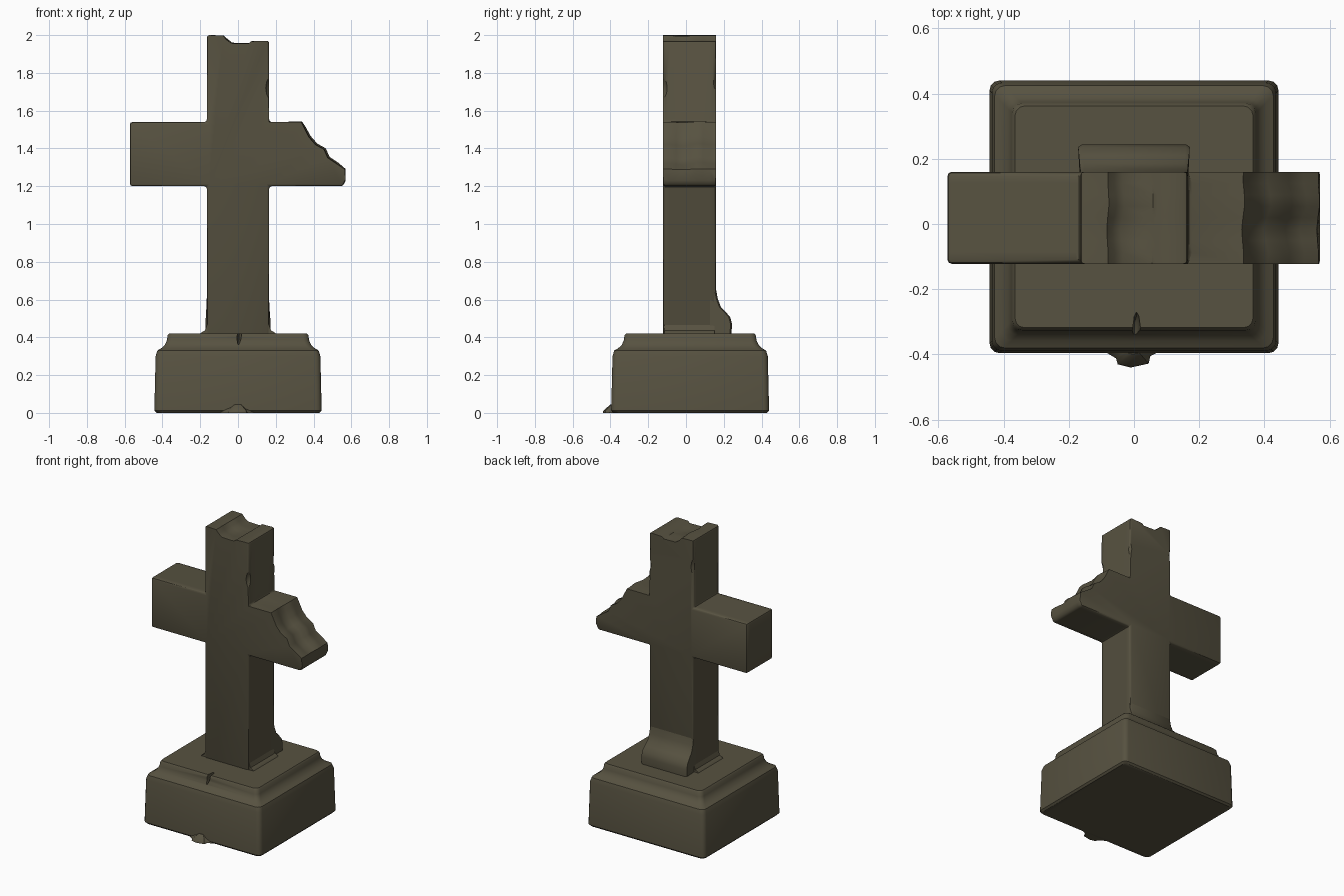
import bpy, bmesh, math
from mathutils import Vector

cube = bpy.data.objects.get("Cube")
if cube:
    bpy.data.objects.remove(cube)

# Weathered stone
STONE = (0.095, 0.084, 0.052, 1)
stone = bpy.data.materials.new("mossy_stone")
stone.use_nodes = True
stone.diffuse_color = STONE
bsdf = stone.node_tree.nodes["Principled BSDF"]
bsdf.inputs["Base Color"].default_value = STONE
bsdf.inputs["Roughness"].default_value = 0.9


def finish(name, bm):
    bmesh.ops.recalc_face_normals(bm, faces=bm.faces)
    mesh = bpy.data.meshes.new(name)
    bm.to_mesh(mesh)
    bm.free()
    mesh.materials.append(stone)
    obj = bpy.data.objects.new(name, mesh)
    bpy.context.collection.objects.link(obj)
    return obj


def loft(bm, rings):
    """Skin a list of closed point rings and cap both ends."""
    loops = [[bm.verts.new(p) for p in ring] for ring in rings]
    n = len(loops[0])
    for a, b in zip(loops, loops[1:]):
        for i in range(n):
            j = (i + 1) % n
            bm.faces.new((a[i], a[j], b[j], b[i]))
    bm.faces.new(loops[0])
    bm.faces.new(loops[-1])
    return loops


def rounded_rect(hx, hy, cy, z, r=0.03):
    pts = []
    for k, (sx, sy) in enumerate([(1, 1), (-1, 1), (-1, -1), (1, -1)]):
        for s in range(4):
            a = math.radians(90 * k + 30 * s)
            pts.append((sx * (hx - r) + r * math.cos(a),
                        cy + sy * (hy - r) + r * math.sin(a), z))
    return pts


def chip(obj, place, scale, turn=0.0):
    """Knock a rounded flake out of an object."""
    bm = bmesh.new()
    bmesh.ops.create_icosphere(bm, subdivisions=2, radius=1)
    cutter = finish("chip_cutter", bm)
    cutter.location, cutter.scale = place, scale
    cutter.rotation_euler.y = turn
    cutter.hide_render = True
    mod = obj.modifiers.new("chip", "BOOLEAN")
    mod.operation, mod.solver, mod.object = "DIFFERENCE", "EXACT", cutter
    bpy.context.view_layer.objects.active = obj
    bpy.ops.object.modifier_apply(modifier=mod.name)
    bpy.data.objects.remove(cutter)


# Plinth: tapered block with a cove below its upper step
profile = [(0.432, 0), (0.443, 0.012), (0.436, 0.3), (0.427, 0.33), (0.405, 0.343),
           (0.387, 0.36), (0.376, 0.385), (0.373, 0.41), (0.365, 0.42)]
bm = bmesh.new()
loft(bm, [rounded_rect(h, h - 0.025, 0.022, z) for h, z in profile])
plinth = finish("plinth", bm)

# Cross: front outline, with the broken stretches marked by wobble amounts
W = 0.165
outline = [(-W, 0.41, 0), (W, 0.41, 0), (W, 1.2, 0), (0.555, 1.2, 0),
           (0.57, 1.23, 0), (0.565, 1.29, 0.4), (0.52, 1.32, 1), (0.475, 1.35, 1),
           (0.455, 1.395, 1), (0.41, 1.42, 1), (0.375, 1.46, 1), (0.35, 1.51, 0.8),
           (0.335, 1.54, 0.4), (W, 1.54, 0), (W, 1.97, 0), (0.07, 1.967, 0.2),
           (0.055, 1.955, 0.4), (-0.035, 1.957, 0.5), (-0.06, 1.975, 0.6),
           (-0.08, 1.997, 0.3), (-W, 2.0, 0), (-W, 1.54, 0), (-0.572, 1.54, 0),
           (-0.572, 1.2, 0), (-W, 1.2, 0)]
bm = bmesh.new()
rings = []
SLICES = 8
for k in range(SLICES + 1):
    t = k / SLICES
    d = 0.013 * math.sin(math.pi * t) * math.cos(9 * t)
    rings.append([(x + w * d, -0.122 + 0.282 * t, z + w * d * 0.6) for x, z, w in outline])
loops = loft(bm, rings)
whole = {v for ring in loops for v, (x, z, w) in zip(ring, outline) if w == 0}
bmesh.ops.recalc_face_normals(bm, faces=bm.faces)
sharp = [e for e in bm.edges if len(e.link_faces) == 2 and all(v in whole for v in e.verts)
         and e.calc_face_angle() > 0.9]
bmesh.ops.bevel(bm, geom=sharp, offset=0.013, segments=2, profile=0.5, affect="EDGES")
cross = finish("broken_cross", bm)

# Weathered edges of the shaft and arms
chip(cross, (0.18, -0.13, 1.72), (0.035, 0.035, 0.07))
chip(cross, (0.18, 0.17, 1.75), (0.03, 0.03, 0.06))
chip(cross, (-0.178, 0.17, 1.82), (0.03, 0.03, 0.08))
chip(cross, (-0.178, 0.172, 0.95), (0.024, 0.025, 0.1))

# Crack in the front lip of the plinth
chip(plinth, (0.008, -0.335, 0.42), (0.012, 0.065, 0.06), 0.1)

# Flared buttress behind the shaft
side = [(0.1, 0.41), (0.24, 0.41), (0.244, 0.47), (0.235, 0.505), (0.21, 0.535),
        (0.185, 0.56), (0.168, 0.605), (0.158, 0.66), (0.1, 0.66)]
bm = bmesh.new()
rings = []
for x in (-1, -0.93, 0.93, 1):
    inset = 0.008 if abs(x) == 1 else 0
    rings.append([(x * (0.163 + 0.1 * max(0, y - 0.158)), y - inset, z) for y, z in side])
loft(bm, rings)
buttress = finish("back_flare", bm)

# Worn fillets where the shaft meets the plinth
fillets = []
for name, s in (("left_foot_fillet", 1), ("right_foot_fillet", -1)):
    bm = bmesh.new()
    corner = [(0.15, 0.41), (0.205, 0.41), (0.195, 0.425), (0.175, 0.436), (0.163, 0.47)]
    loft(bm, [[(s * x, y, z) for x, z in corner] for y in (-0.115, 0.15)])
    fillets.append(finish(name, bm))

# Spall of stone at the foot of the plinth front
bm = bmesh.new()
spall = [(-0.1, -0.385), (-0.055, -0.412), (-0.05, -0.43), (-0.01, -0.44),
         (0.045, -0.428), (0.05, -0.405), (0.09, -0.385), (0, -0.36)]
loft(bm, [[(x * s, -0.36 + (y + 0.36) * t, z) for x, y in spall]
          for s, t, z in ((1, 1, 0), (0.95, 0.97, 0.012), (0.35, 0.5, 0.045))])
front_spall = finish("front_spall", bm)

for obj in [plinth, cross, buttress, front_spall] + fillets:
    bpy.ops.object.select_all(action="DESELECT")
    obj.select_set(True)
    bpy.context.view_layer.objects.active = obj
    bpy.ops.object.shade_smooth_by_angle(angle=math.radians(40))
